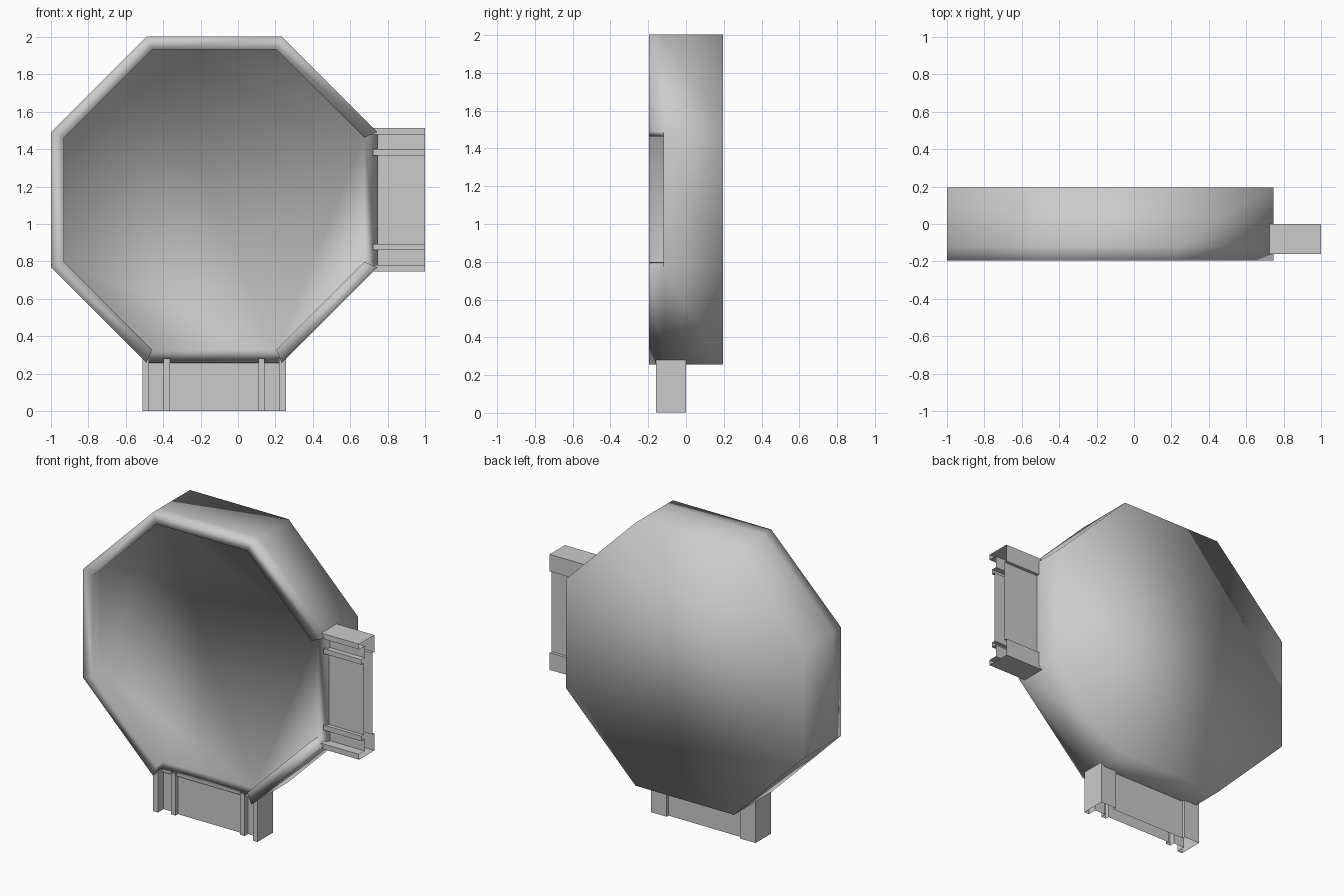
import bpy, bmesh, math
from mathutils import Vector

if "Cube" in bpy.data.objects:
    bpy.data.objects.remove(bpy.data.objects["Cube"])

CX, CZ = -0.1275, 1.13          # centre of the octagonal room
A = 0.8725                      # half width of the octagon
FRONT, FLOOR, BACK = -0.195, -0.12, 0.195
RIM = 0.07


def finish(bm, name, angle=None):
    bmesh.ops.recalc_face_normals(bm, faces=bm.faces)
    me = bpy.data.meshes.new(name)
    bm.to_mesh(me)
    bm.free()
    ob = bpy.data.objects.new(name, me)
    bpy.context.collection.objects.link(ob)
    for p in me.polygons:
        p.use_smooth = True
    if angle:
        bpy.ops.object.select_all(action='DESELECT')
        ob.select_set(True)
        bpy.context.view_layer.objects.active = ob
        bpy.ops.object.shade_smooth_by_angle(angle=math.radians(angle))
    return ob


# Octagonal room: shallow tray, rim left out on the right and bottom sides
def octagon_room():
    bm = bmesh.new()

    def ring(apothem, y):
        r = apothem / math.cos(math.pi / 8)
        return [bm.verts.new((CX + r * math.cos((i - 0.5) * math.pi / 4), y,
                              CZ + r * math.sin((i - 0.5) * math.pi / 4)))
                for i in range(8)]

    back = ring(A, BACK)
    base = ring(A, FLOOR)
    top = ring(A, FRONT)
    inner_top = ring(A - RIM, FRONT)
    inner_base = ring(A - RIM, FLOOR)
    bm.faces.new(back)
    bm.faces.new(inner_base)
    open_sides = (0, 6)         # side 0 faces +x, side 6 faces down
    for i in range(8):
        j = (i + 1) % 8
        bm.faces.new((back[i], back[j], base[j], base[i]))
        if i in open_sides:
            bm.faces.new((base[i], base[j], inner_base[j], inner_base[i]))
            for k in (i, j):    # mitred rim ends
                bm.faces.new((base[k], top[k], inner_top[k], inner_base[k]))
        else:
            bm.faces.new((base[i], base[j], top[j], top[i]))
            bm.faces.new((top[i], top[j], inner_top[j], inner_top[i]))
            bm.faces.new((inner_top[i], inner_top[j], inner_base[j], inner_base[i]))
    finish(bm, "octagon_room")


# Corridor stub: hollow profile with side walls, grooves and ribs, open ends
def corridor(name, across, along):
    half = [(0.27, -0.02), (0.27, 0.0), (0.383, 0.0), (0.383, -0.16),
            (0.348, -0.16), (0.348, -0.10), (0.27, -0.10), (0.27, -0.135),
            (0.237, -0.135), (0.237, -0.11)]
    profile = half + [(-t, y) for t, y in reversed(half)]
    bm = bmesh.new()
    origin = Vector((CX, 0, CZ))
    rings = [[bm.verts.new(origin + across * t + along * d + Vector((0, y, 0)))
              for t, y in profile] for d in (0.85, 1.1285)]
    n = len(profile)
    for i in range(n):
        j = (i + 1) % n
        bm.faces.new((rings[0][i], rings[0][j], rings[1][j], rings[1][i]))
    finish(bm, name, 40)


octagon_room()
corridor("right_corridor", Vector((0, 0, 1)), Vector((1, 0, 0)))
corridor("bottom_corridor", Vector((1, 0, 0)), Vector((0, 0, -1)))
